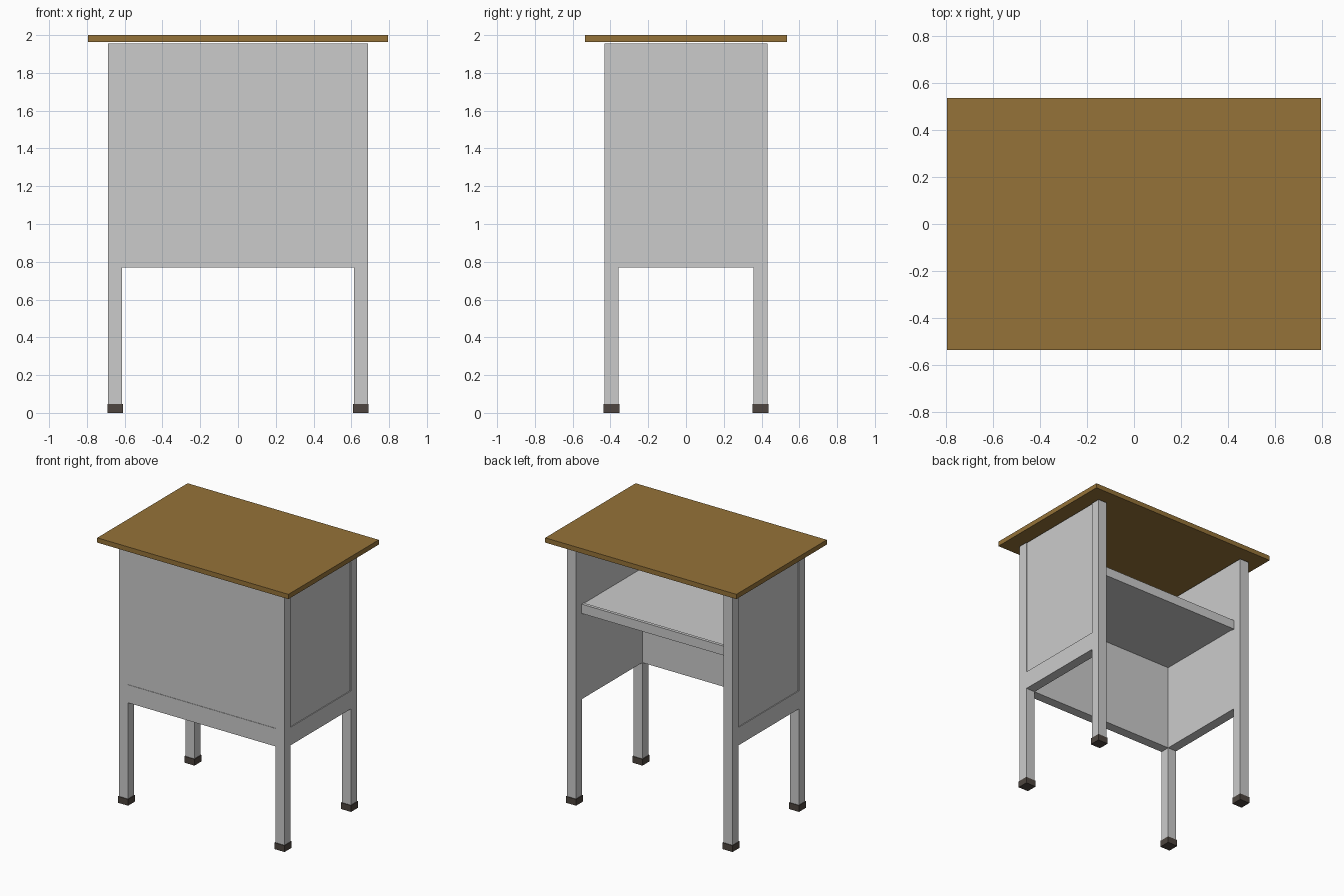
import bpy
import bmesh
from mathutils import Vector

if "Cube" in bpy.data.objects:
    bpy.data.objects.remove(bpy.data.objects["Cube"])


def material(name, rgb):
    m = bpy.data.materials.new(name)
    m.diffuse_color = (*rgb, 1.0)
    m.use_nodes = True
    m.node_tree.nodes["Principled BSDF"].inputs["Base Color"].default_value = m.diffuse_color
    return m


def box(name, lo, hi, mat=None):
    """Axis-aligned box between two opposite corners."""
    lo, hi = Vector(lo), Vector(hi)
    centre, size = (lo + hi) / 2, hi - lo
    bm = bmesh.new()
    bmesh.ops.create_cube(bm, size=1)
    bmesh.ops.scale(bm, vec=size, verts=bm.verts)
    mesh = bpy.data.meshes.new(name)
    bm.to_mesh(mesh)
    bm.free()
    obj = bpy.data.objects.new(name, mesh)
    obj.location = centre
    bpy.context.collection.objects.link(obj)
    if mat:
        mesh.materials.append(mat)
    return obj


def centred(name, x, y, half_x, half_y, z0, z1, mat=None):
    return box(name, (x - half_x, y - half_y, z0), (x + half_x, y + half_y, z1), mat)


wood = material("wood", (0.30, 0.17, 0.04))
rubber = material("rubber", (0.075, 0.06, 0.05))

LEG_X, LEG_Y, HALF = 0.650, 0.394, 0.037   # leg centres and half width
IN_X, OUT_X = LEG_X - HALF, LEG_X + HALF
IN_Y, OUT_Y = LEG_Y - HALF, LEG_Y + HALF
BODY_TOP, RAIL_TOP, RAIL_LOW = 1.955, 0.905, 0.77

# Table top, floating just above the frame
centred("table_top", 0, 0, 0.794, 0.536, 1.964, 2.0, wood)

# Legs with rubber feet
for sx, side in ((-1, "left"), (1, "right")):
    for sy, end in ((-1, "front"), (1, "back")):
        x, y = sx * LEG_X, sy * LEG_Y
        centred(f"{end}_{side}_leg", x, y, HALF, HALF, 0.045, BODY_TOP)
        centred(f"{end}_{side}_foot", x, y, HALF + 0.005, HALF + 0.005, 0, 0.048, rubber)

    # Side rail flush with the legs, panel set slightly back from the outside
    centred(f"{side}_rail", sx * LEG_X, 0, HALF, IN_Y, RAIL_LOW, RAIL_TOP)
    centred(f"{side}_panel", sx * (LEG_X - 0.003), 0, HALF - 0.003, IN_Y, RAIL_TOP, BODY_TOP)

# Front rail and panel; the back stays open
centred("front_rail", 0, -LEG_Y, IN_X, HALF, RAIL_LOW, RAIL_TOP)
centred("front_panel", 0, -LEG_Y + 0.0015, IN_X, HALF - 0.0015, RAIL_TOP, BODY_TOP)

# Inner shelf with a lip along the open back
box("shelf", (-IN_X, -IN_Y, 1.42), (IN_X, 0.34, 1.48))
box("shelf_lip", (-IN_X, 0.34, 1.415), (IN_X, 0.364, 1.485))
